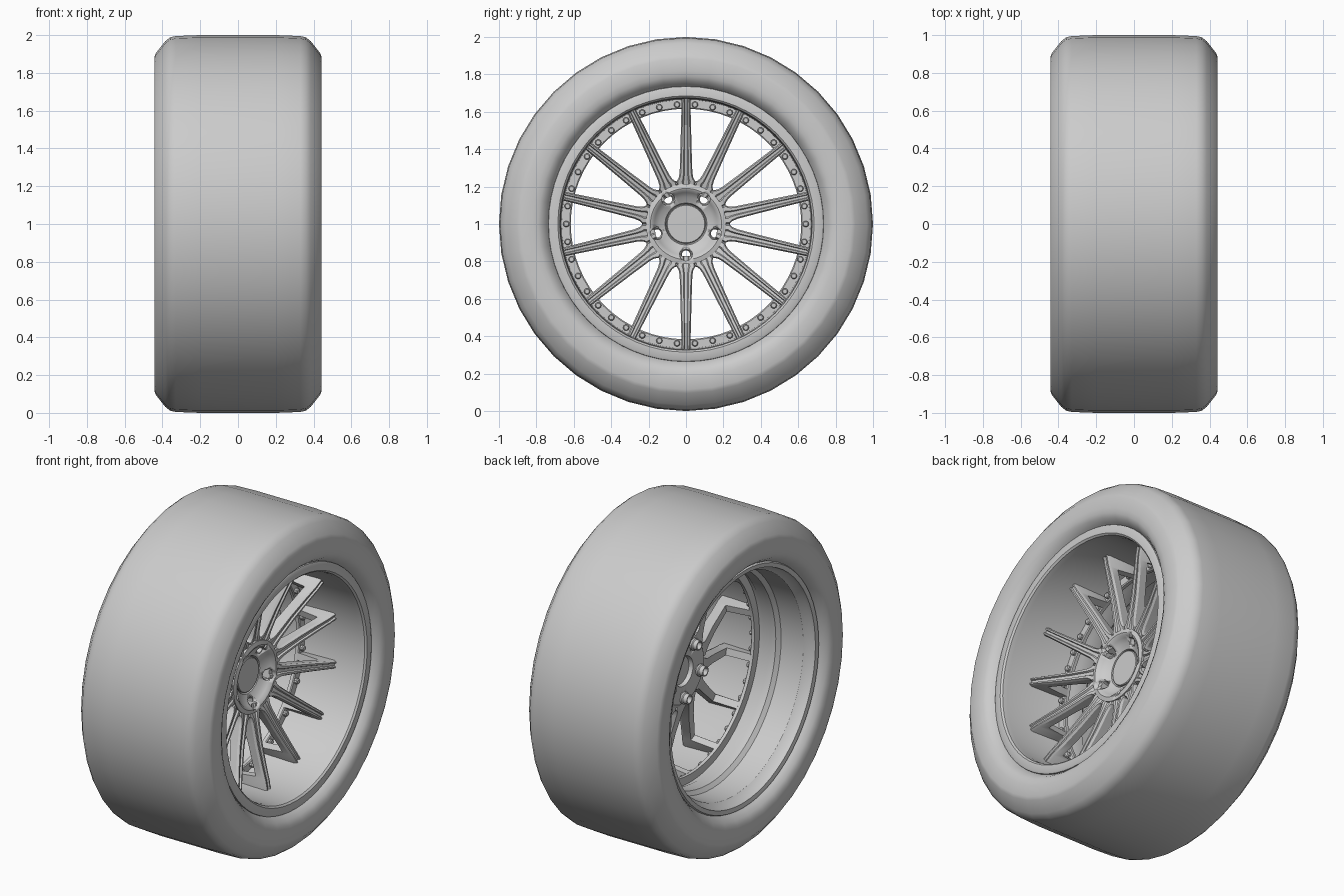
import bpy, bmesh, math
from mathutils import Matrix, Vector

if "Cube" in bpy.data.objects:
    bpy.data.objects.remove(bpy.data.objects["Cube"])

AXLE_Z = 1.0
SPOKES = 14


def finish(name, bm, angle=35):
    bmesh.ops.remove_doubles(bm, verts=bm.verts, dist=1e-5)
    bmesh.ops.recalc_face_normals(bm, faces=bm.faces)
    me = bpy.data.meshes.new(name)
    bm.to_mesh(me)
    bm.free()
    ob = bpy.data.objects.new(name, me)
    bpy.context.collection.objects.link(ob)
    ob.location.z = AXLE_Z
    bpy.ops.object.select_all(action='DESELECT')
    ob.select_set(True)
    bpy.context.view_layer.objects.active = ob
    bpy.ops.object.shade_smooth_by_angle(angle=math.radians(angle))
    return ob


def lathe(bm, profile, segs, closed=False, y=0.0, z=0.0):
    """Spin (x, radius) points around an axis parallel to x."""
    rings = []
    for i in range(segs):
        a = 2 * math.pi * i / segs
        rings.append([bm.verts.new((x, y + r * math.cos(a), z + r * math.sin(a)))
                      for x, r in profile])
    n = len(profile)
    for i in range(segs):
        p, q = rings[i], rings[(i + 1) % segs]
        for j in range(n if closed else n - 1):
            k = (j + 1) % n
            bm.faces.new((p[j], p[k], q[k], q[j]))


# Tyre: flat tread, chamfered shoulders, flat side walls tucked into the rim
half = [(0.375, 0.73), (0.40, 0.745), (0.425, 0.765), (0.439, 0.79), (0.443, 0.82),
        (0.443, 0.885), (0.435, 0.905), (0.385, 0.968), (0.36, 0.988), (0.33, 0.995)]
tyre_profile = half + [(0.2, 1.0), (-0.2, 1.0)] + [(-x, r) for x, r in reversed(half)]
bm = bmesh.new()
lathe(bm, tyre_profile, 40)
finish("tyre", bm, 50)

# Rim barrel: front lip, deep dish, stepped rear barrel, rear lip, outer skin
bm = bmesh.new()
lathe(bm, [(0.375, 0.738), (0.395, 0.735), (0.40, 0.725), (0.40, 0.685), (0.39, 0.675),
           (0.36, 0.67), (-0.04, 0.665), (-0.08, 0.645), (-0.16, 0.645), (-0.18, 0.668),
           (-0.33, 0.672), (-0.365, 0.698), (-0.39, 0.702), (-0.395, 0.728), (-0.375, 0.738),
           (-0.36, 0.72), (-0.25, 0.70), (0.25, 0.70), (0.35, 0.72)], 64, closed=True)
finish("rim_barrel", bm)

# Mounting ring at the back of the dish
bm = bmesh.new()
lathe(bm, [(-0.01, 0.675), (-0.01, 0.622), (-0.015, 0.616), (-0.035, 0.616),
           (-0.035, 0.675)], 64, closed=True)
finish("mounting_ring", bm)

# Ring bolts: three between each pair of spokes
bm = bmesh.new()
for s in range(SPOKES):
    for off in (1 / 6, 0.5, 5 / 6):
        a = math.pi / 2 + (s + off) * 2 * math.pi / SPOKES
        lathe(bm, [(-0.015, 0.017), (0.004, 0.017), (0.009, 0.012), (0.009, 0)], 10,
              y=0.64 * math.cos(a), z=0.64 * math.sin(a))
finish("ring_bolts", bm)

# Spokes: (radius, half width, front x, back x); the tip folds back to the ring
stations = [(0.17, 0.0385, 0.105, 0.03), (0.228, 0.0515, 0.118, 0.03),
            (0.235, 0.045, 0.120, 0.032), (0.248, 0.039, 0.123, 0.035),
            (0.275, 0.034, 0.128, 0.045), (0.40, 0.030, 0.150, 0.085),
            (0.52, 0.027, 0.178, 0.115), (0.598, 0.025, 0.198, 0.135),
            (0.615, 0.025, 0.203, -0.018), (0.672, 0.024, 0.212, -0.018)]
bm = bmesh.new()
for s in range(SPOKES):
    rot = Matrix.Rotation(s * 2 * math.pi / SPOKES, 3, 'X')
    prev = None
    for r, w, xf, xb in stations:
        # Cross-section with chamfered shoulders and a shallow front groove
        right = [(xf - 0.010, w * 0.25), (xf, w * 0.4), (xf, w - 0.007),
                 (xf - 0.014, w), (xb, w * 0.85)]
        section = [(x, -y) for x, y in reversed(right)] + right
        ring = [bm.verts.new(rot @ Vector((x, y, r))) for x, y in section]
        if prev:
            for j in range(len(ring)):
                k = (j + 1) % len(ring)
                bm.faces.new((prev[j], prev[k], ring[k], ring[j]))
        else:
            bm.faces.new(ring)
        prev = ring
    bm.faces.new(prev)
finish("spokes", bm, 30)

# Hub disc: raised outer edge sloping down to the cap, recessed back
bm = bmesh.new()
lathe(bm, [(0.05, 0), (0.05, 0.106), (0.07, 0.112), (0.085, 0.145), (0.105, 0.168),
           (0.122, 0.18), (0.126, 0.19), (0.120, 0.215), (0.03, 0.215), (0.015, 0.195),
           (0.015, 0.09), (0.04, 0.085), (0.04, 0)], 56)
hub = finish("hub", bm)

# Cutter for the five lug pockets
lugs = [(0.163 * math.cos(a), 0.163 * math.sin(a))
        for a in (math.radians(-90 + 72 * i) for i in range(5))]
bm = bmesh.new()
for y, z in lugs:
    lathe(bm, [(-0.2, 0), (-0.2, 0.034), (0.2, 0.034), (0.2, 0)], 20, y=y, z=z)
cutter = finish("lug_cutter", bm)
cutter.hide_render = True
cutter.hide_viewport = True
cut = hub.modifiers.new("lug_pockets", 'BOOLEAN')
cut.operation = 'DIFFERENCE'
cut.solver = 'EXACT'
cut.object = cutter

# Lug sleeves: open tubes sitting in the pockets and sticking out behind
bm = bmesh.new()
for y, z in lugs:
    lathe(bm, [(0.08, 0.035), (0.08, 0.029), (0.06, 0.022), (-0.025, 0.022),
               (-0.025, 0.029), (0.0, 0.030), (0.005, 0.036), (0.02, 0.036)],
          20, closed=True, y=y, z=z)
finish("lug_sleeves", bm)

# Centre cap
bm = bmesh.new()
lathe(bm, [(0.045, 0.104), (0.068, 0.104), (0.071, 0.100), (0.072, 0)], 40)
finish("centre_cap", bm)
